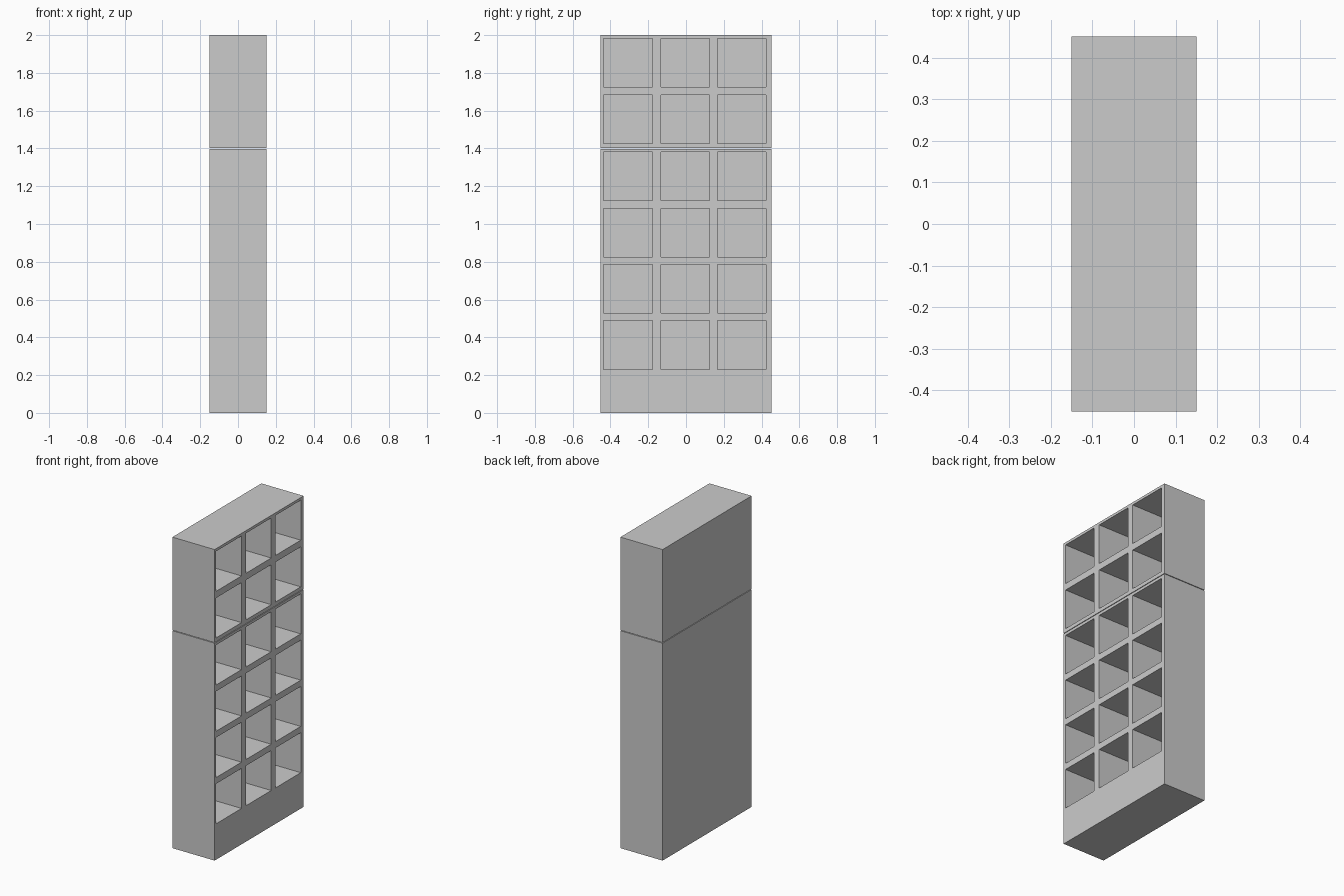
import bpy, bmesh
from mathutils import Matrix, Vector

if "Cube" in bpy.data.objects:
    bpy.data.objects.remove(bpy.data.objects["Cube"])

DEPTH, HALF_Y = 0.30, 0.452
CELL, BACK = 0.257, 0.02
COLS = (-0.307, -0.005, 0.295)


def add_box(bm, lo, hi):
    lo, hi = Vector(lo), Vector(hi)
    m = Matrix.Translation((lo + hi) / 2) @ Matrix.Diagonal((*(hi - lo), 1))
    bmesh.ops.create_cube(bm, size=1, matrix=m)


def make(name, boxes):
    bm = bmesh.new()
    for lo, hi in boxes:
        add_box(bm, lo, hi)
    me = bpy.data.meshes.new(name)
    bm.to_mesh(me)
    bm.free()
    ob = bpy.data.objects.new(name, me)
    bpy.context.collection.objects.link(ob)
    return ob


def cubby_unit(name, z0, z1, floors):
    # solid cabinet with square compartments sunk in from the +x face
    h = CELL / 2
    body = make(name, [((-DEPTH / 2, -HALF_Y, z0), (DEPTH / 2, HALF_Y, z1))])
    cutter = make(name + "_cutter", [
        ((-DEPTH / 2 + BACK, y - h, z), (DEPTH / 2 + 0.05, y + h, z + CELL))
        for y in COLS for z in floors])
    cutter.hide_render = True
    mod = body.modifiers.new("compartments", 'BOOLEAN')
    mod.operation, mod.solver, mod.object = 'DIFFERENCE', 'EXACT', cutter
    bpy.context.view_layer.objects.active = body
    bpy.ops.object.modifier_apply(modifier=mod.name)
    bpy.data.objects.remove(cutter)


# plinth
make("base_plinth", [((-DEPTH / 2, -HALF_Y, 0), (DEPTH / 2, HALF_Y, 0.21))])
# four lower rows and two upper rows, with a fine joint between them
cubby_unit("lower_shelf_unit", 0.21, 1.398, [0.231 + 0.2975 * i for i in range(4)])
cubby_unit("upper_shelf_unit", 1.402, 2.0, [1.426, 1.726])
